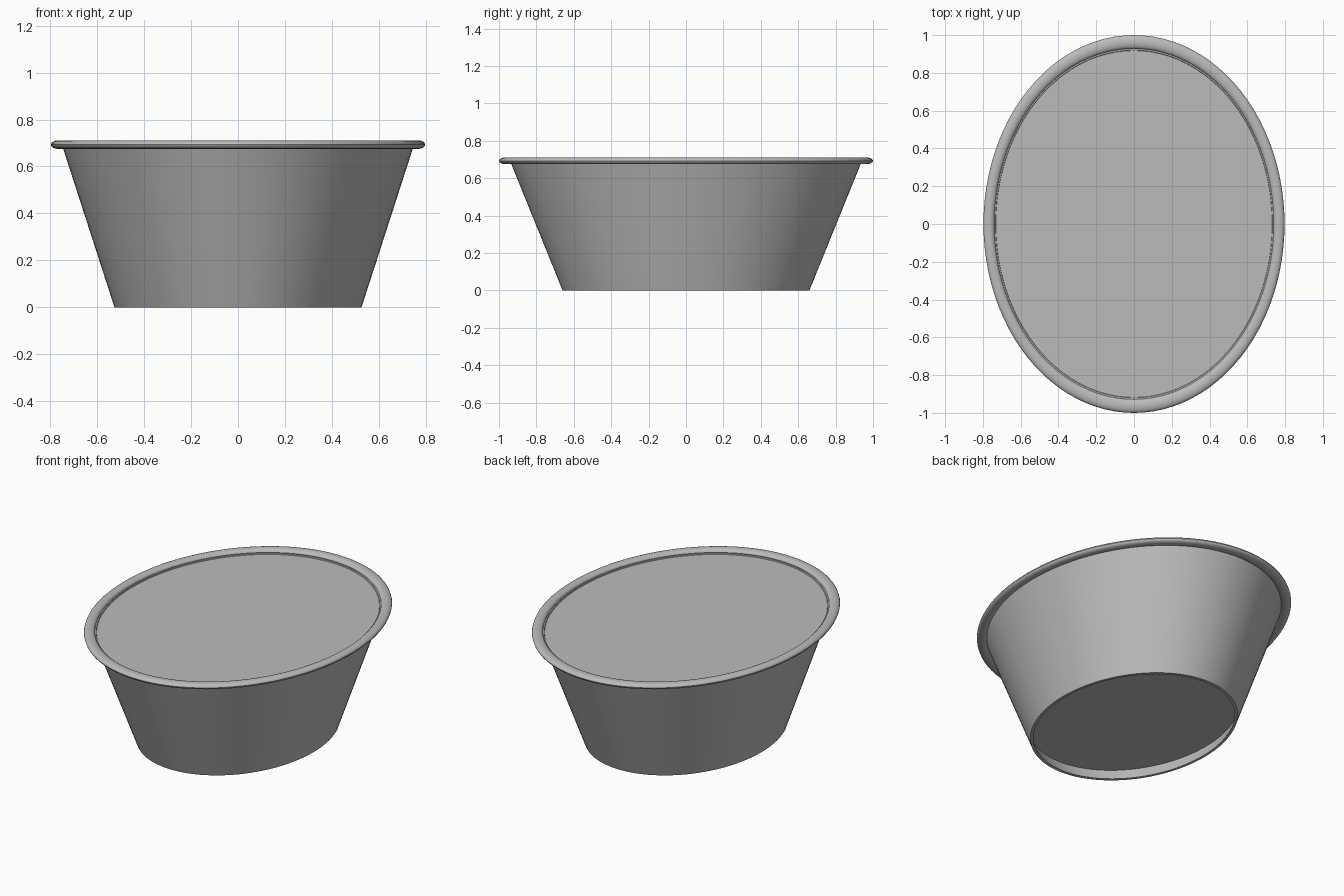
import bpy
import math

cube = bpy.data.objects.get("Cube")
if cube:
    bpy.data.objects.remove(cube)

SEGMENTS = 96
NARROW = 0.797  # width to length of the oval

grey = bpy.data.materials.new("plain grey")
grey.use_nodes = True
colour = (0.5, 0.5, 0.5, 1)
grey.diffuse_color = colour
grey.node_tree.nodes["Principled BSDF"].inputs["Base Color"].default_value = colour


def oval_lathe(name, profile, closed=False):
    """Sweep (radius, height) points round an oval; open ends get flat caps at radius > 0."""
    verts, faces = [], []
    for r, z in profile:
        for i in range(SEGMENTS):
            a = math.tau * i / SEGMENTS
            verts.append((r * NARROW * math.cos(a), r * math.sin(a), z))
    rows = len(profile)
    for k in range(rows if closed else rows - 1):
        n = (k + 1) % rows
        for i in range(SEGMENTS):
            j = (i + 1) % SEGMENTS
            faces.append([k * SEGMENTS + i, k * SEGMENTS + j, n * SEGMENTS + j, n * SEGMENTS + i])
    if not closed:
        faces.append(list(reversed(range(SEGMENTS))))
        faces.append(list(range((rows - 1) * SEGMENTS, rows * SEGMENTS)))
    mesh = bpy.data.meshes.new(name)
    mesh.from_pydata(verts, [], faces)
    mesh.materials.append(grey)
    obj = bpy.data.objects.new(name, mesh)
    bpy.context.collection.objects.link(obj)
    bpy.ops.object.select_all(action="DESELECT")
    obj.select_set(True)
    bpy.context.view_layer.objects.active = obj
    bpy.ops.object.shade_smooth_by_angle(angle=math.radians(35))
    return obj


# Flared wall, open at both ends
oval_lathe("tub_wall", [(0.66, 0), (0.94, 0.69), (0.92, 0.69), (0.64, 0)], closed=True)

# Rolled rim with a flattened round section
rim = []
for i in range(16):
    a = math.tau * i / 16
    rim.append((0.964 + 0.036 * math.cos(a), 0.693 + 0.018 * math.sin(a)))
oval_lathe("rolled_rim", rim, closed=True)

# Raised floor and the level surface of the contents
oval_lathe("raised_floor", [(0.672, 0.07), (0.679, 0.09)])
oval_lathe("contents_surface", [(0.923, 0.67), (0.929, 0.685)])
